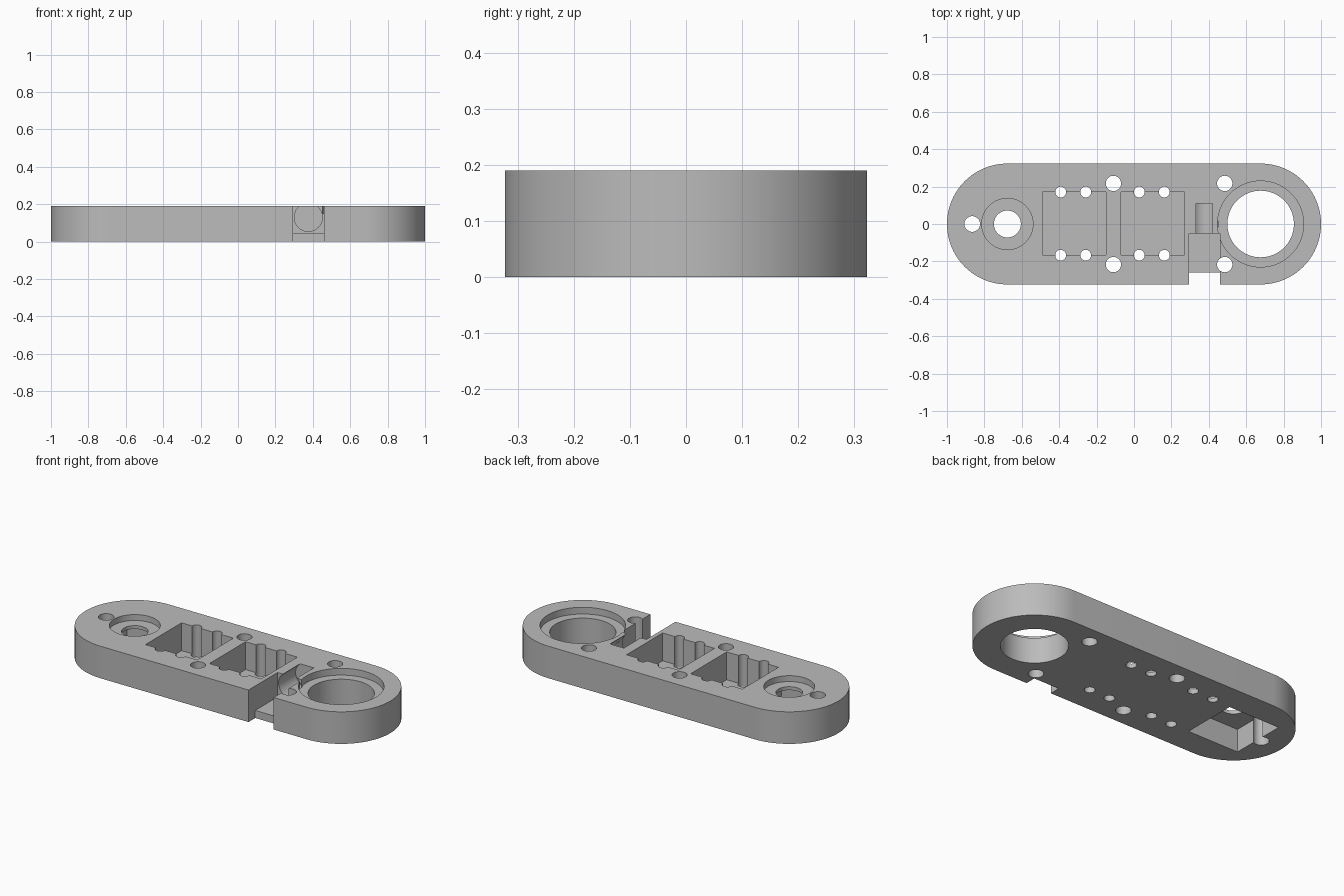
import bpy
import bmesh
import math

cube = bpy.data.objects.get("Cube")
if cube:
    bpy.data.objects.remove(cube, do_unlink=True)

HEIGHT = 0.19
END_X, END_R = 0.677, 0.323
LOW, HIGH = -0.1, 0.3  # overshoot for cuts that break through a face

grey = bpy.data.materials.new("plain grey")
grey.use_nodes = True
colour = (0.5, 0.5, 0.5, 1)
grey.diffuse_color = colour
grey.node_tree.nodes["Principled BSDF"].inputs["Base Color"].default_value = colour


def prism(name, outline, z0, z1):
    """Extrude a flat outline between two heights."""
    bm = bmesh.new()
    face = bm.faces.new([bm.verts.new((x, y, z0)) for x, y in outline])
    grown = bmesh.ops.extrude_face_region(bm, geom=[face])["geom"]
    top = [v for v in grown if isinstance(v, bmesh.types.BMVert)]
    bmesh.ops.translate(bm, verts=top, vec=(0, 0, z1 - z0))
    bmesh.ops.recalc_face_normals(bm, faces=bm.faces)
    mesh = bpy.data.meshes.new(name)
    bm.to_mesh(mesh)
    bm.free()
    mesh.materials.append(grey)
    obj = bpy.data.objects.new(name, mesh)
    bpy.context.collection.objects.link(obj)
    return obj


def arc(x, y, r, start, end, steps):
    angles = [start + (end - start) * i / steps for i in range(steps + 1)]
    return [(x + r * math.cos(a), y + r * math.sin(a)) for a in angles]


def cut(cutter):
    """Subtract a cutter from the body and discard it."""
    cutter.hide_render = True
    mod = body.modifiers.new("cut", "BOOLEAN")
    mod.operation = "DIFFERENCE"
    mod.solver = "EXACT"
    mod.object = cutter
    bpy.ops.object.modifier_apply(modifier=mod.name)
    bpy.data.objects.remove(cutter, do_unlink=True)


def drill(x, y, r, z0=LOW, z1=HIGH, sides=32):
    cut(prism("drill", arc(x, y, r, 0, math.tau, sides)[:-1], z0, z1))


def mill(x0, x1, y0, y1, z0=LOW, z1=HIGH):
    cut(prism("mill", [(x0, y0), (x1, y0), (x1, y1), (x0, y1)], z0, z1))


# Rounded bar
quarter = math.pi / 2
outline = arc(END_X, 0, END_R, -quarter, quarter, 48)
outline += arc(-END_X, 0, END_R, quarter, 3 * quarter, 48)
body = prism("case_body", outline, 0, HEIGHT)
bpy.context.view_layer.objects.active = body
body.select_set(True)

# Large stepped bore
drill(END_X, 0, 0.23, 0.15, HIGH, 72)
drill(END_X, 0, 0.178, sides=72)

# Small stepped bore over a square recess in the underside
drill(-END_X, 0, 0.137, 0.155, HIGH, 64)
mill(-0.843, -0.511, -0.166, 0.166, LOW, 0.135)
drill(-END_X, 0, 0.072, sides=48)

# Two square pockets with pin holes along their edges
for left in (-0.49, -0.07):
    mill(left, left + 0.34, -0.167, 0.171, 0.025)
    for offset in (0.098, 0.232):
        for y in (-0.167, 0.171):
            drill(left + offset, y, 0.029, sides=24)

# Side notch with a floor that stops short of the edge
mill(0.295, 0.46, -0.4, -0.05, 0.045)
mill(0.295, 0.46, -0.4, -0.26)

# Round channel running back from the notch, open at the top
channel = prism("channel", arc(0.376, 0, 0.075, 0, math.tau, 48)[:-1], -0.11, 0.15)
channel.rotation_euler.x = quarter
channel.location.z = 0.13
bpy.context.view_layer.update()
cut(channel)

# Fixing holes
drill(-0.865, 0, 0.042)
for x in (-0.11, 0.485):
    for y in (-0.217, 0.217):
        drill(x, y, 0.041)

bpy.ops.object.shade_smooth_by_angle(angle=math.radians(30))
